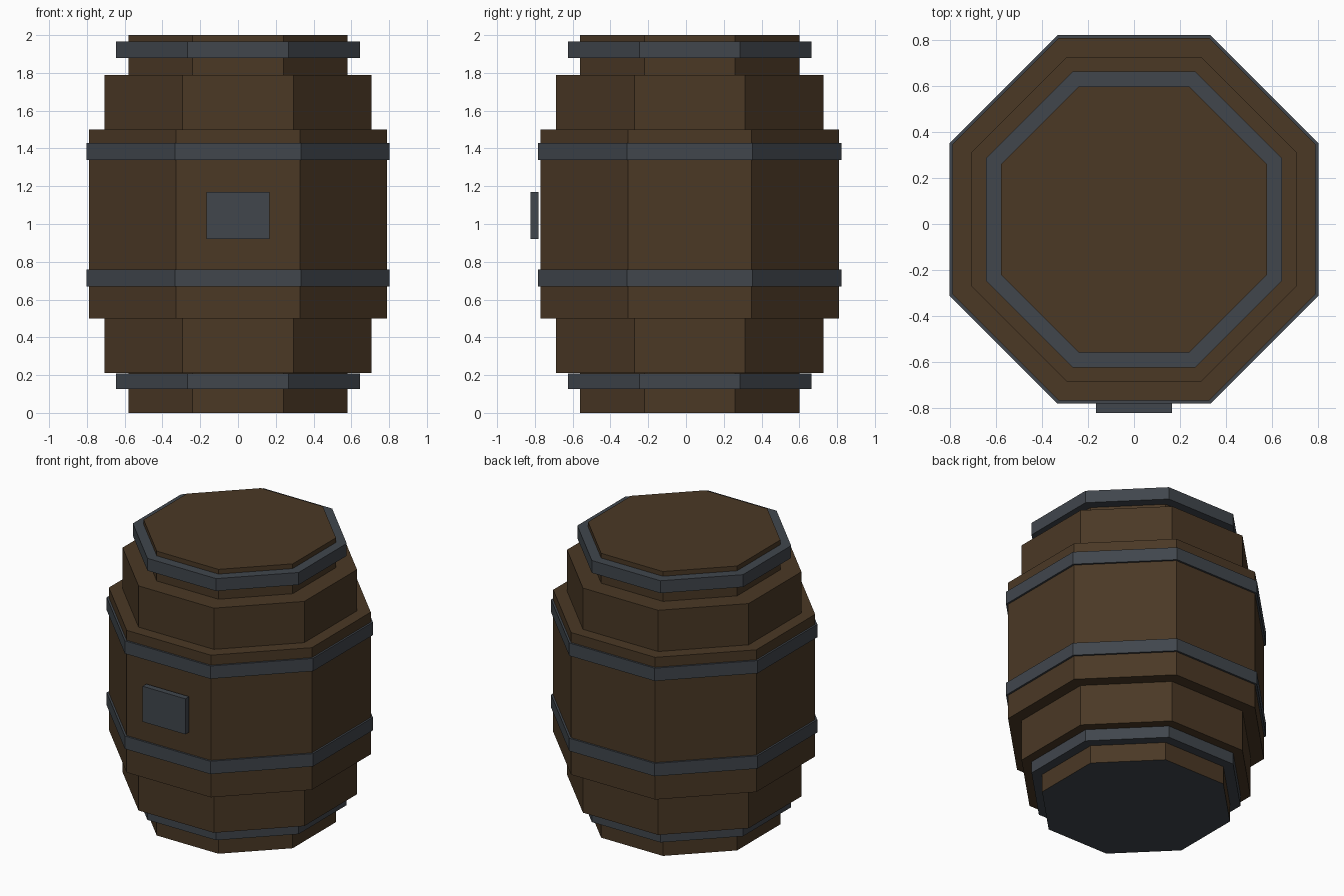
import bpy, bmesh, math

cube = bpy.data.objects.get("Cube")
if cube:
    bpy.data.objects.remove(cube, do_unlink=True)

SIDES = 8
CENTRE_Y = 0.02   # the barrel sits slightly back to balance the front plate


def material(name, rgb):
    m = bpy.data.materials.new(name)
    m.use_nodes = True
    m.diffuse_color = (*rgb, 1)
    bsdf = m.node_tree.nodes["Principled BSDF"]
    bsdf.inputs["Base Color"].default_value = (*rgb, 1)
    bsdf.inputs["Roughness"].default_value = 0.8
    return m


wood = material("dark_wood", (0.069, 0.040, 0.0185))
iron = material("blue_grey_iron", (0.052, 0.061, 0.073))


def add_object(name, bm, *mats):
    bmesh.ops.recalc_face_normals(bm, faces=bm.faces)
    mesh = bpy.data.meshes.new(name)
    bm.to_mesh(mesh)
    bm.free()
    for m in mats:
        mesh.materials.append(m)
    obj = bpy.data.objects.new(name, mesh)
    bpy.context.collection.objects.link(obj)
    return obj


def octagon_rings(bm, profile):
    """One vertex ring per (apothem, z), flat sides facing the axes."""
    rings = []
    for apothem, z in profile:
        r = apothem / math.cos(math.pi / SIDES)
        angles = [(i + 0.5) * 2 * math.pi / SIDES for i in range(SIDES)]
        rings.append([bm.verts.new((r * math.cos(a), CENTRE_Y + r * math.sin(a), z))
                      for a in angles])
    return rings


def bridge(bm, lower, upper):
    for i in range(SIDES):
        j = (i + 1) % SIDES
        bm.faces.new((lower[i], lower[j], upper[j], upper[i]))


# Stepped wooden body with an iron underside
bm = bmesh.new()
half = [(0.58, 0.0), (0.58, 0.21), (0.707, 0.21), (0.707, 0.50), (0.79, 0.50)]
profile = half + [(a, 2.0 - z) for a, z in reversed(half)]
rings = octagon_rings(bm, profile)
for lower, upper in zip(rings, rings[1:]):
    bridge(bm, lower, upper)
bm.faces.new(rings[-1])
bottom = bm.faces.new(rings[0])
bottom.material_index = 1
add_object("barrel_body", bm, wood, iron)

# Iron hoops: name, inner and outer apothem, bottom and top
hoops = [
    ("bottom_hoop", 0.57, 0.645, 0.127, 0.209),
    ("lower_hoop", 0.78, 0.803, 0.67, 0.76),
    ("upper_hoop", 0.78, 0.803, 1.34, 1.43),
    ("top_hoop", 0.57, 0.645, 1.88, 1.967),
]
for name, inner, outer, z0, z1 in hoops:
    bm = bmesh.new()
    rings = octagon_rings(bm, [(inner, z0), (outer, z0), (outer, z1), (inner, z1)])
    for k in range(4):
        bridge(bm, rings[k], rings[(k + 1) % 4])
    add_object(name, bm, iron)

# Iron plate standing just off the front
bm = bmesh.new()
bmesh.ops.create_cube(bm, size=1)
bmesh.ops.scale(bm, vec=(0.333, 0.042, 0.25), verts=bm.verts)
bmesh.ops.translate(bm, vec=(0, -0.802, 1.045), verts=bm.verts)
add_object("front_plate", bm, iron)
